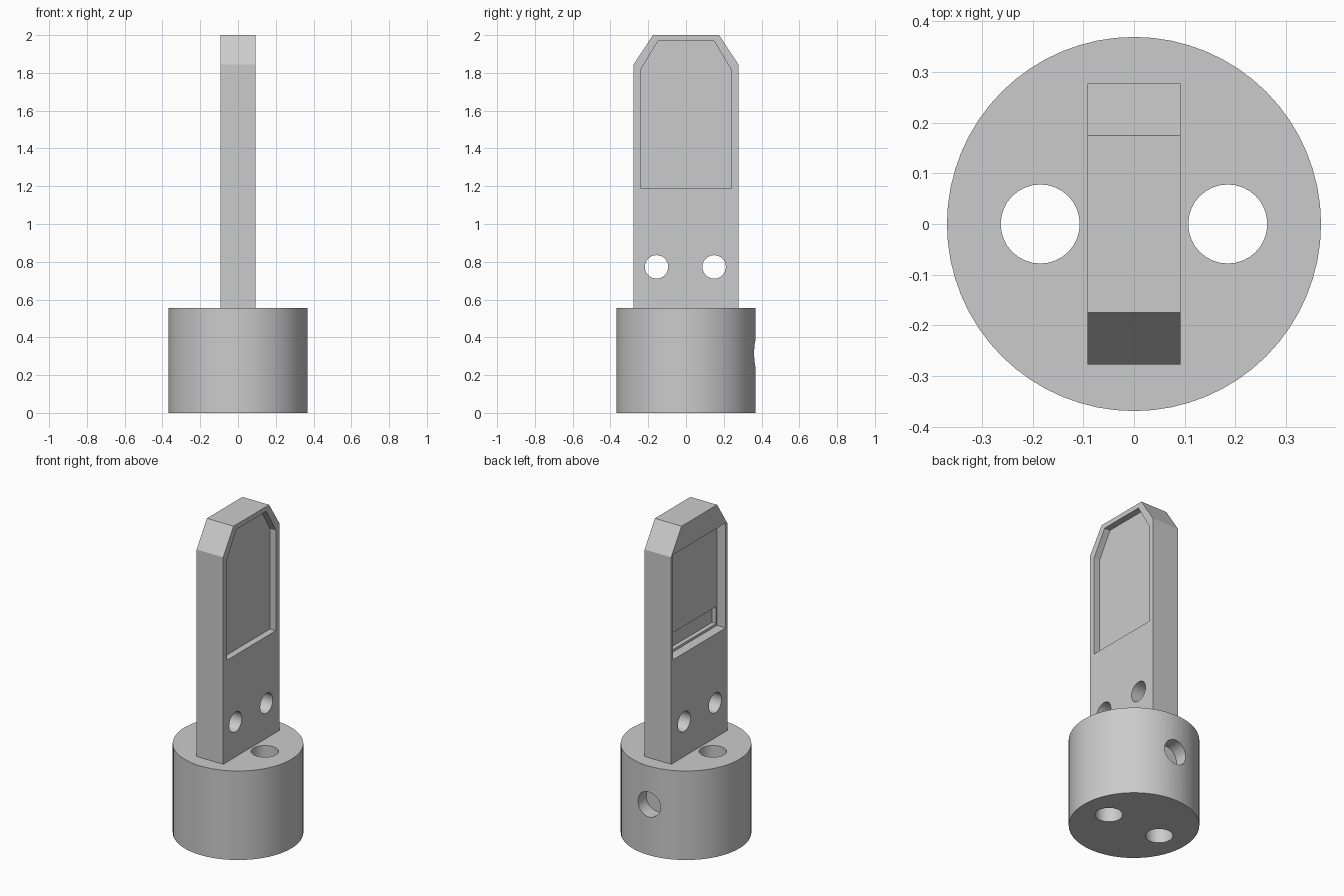
import bpy, bmesh, math
from mathutils import Matrix

old = bpy.data.objects.get("Cube")
if old:
    bpy.data.objects.remove(old, do_unlink=True)

grey = bpy.data.materials.new("plain grey")
grey.use_nodes = True
GREY = (0.6, 0.6, 0.6, 1)
grey.diffuse_color = GREY
grey.node_tree.nodes["Principled BSDF"].inputs["Base Color"].default_value = GREY


def add_object(name, bm):
    bmesh.ops.recalc_face_normals(bm, faces=bm.faces)
    mesh = bpy.data.meshes.new(name)
    bm.to_mesh(mesh)
    bm.free()
    mesh.materials.append(grey)
    obj = bpy.data.objects.new(name, mesh)
    bpy.context.collection.objects.link(obj)
    return obj


def cylinder(name, radius, length, centre, axis="Z", sides=32):
    bm = bmesh.new()
    turn = {"X": Matrix.Rotation(math.pi / 2, 4, "Y"),
            "Y": Matrix.Rotation(math.pi / 2, 4, "X"),
            "Z": Matrix.Identity(4)}[axis]
    bmesh.ops.create_cone(bm, cap_ends=True, segments=sides, radius1=radius,
                          radius2=radius, depth=length,
                          matrix=Matrix.Translation(centre) @ turn)
    return add_object(name, bm)


def slab(name, profile, x0, x1):
    """Extrude a y-z outline from x0 to x1."""
    bm = bmesh.new()
    face = bm.faces.new([bm.verts.new((x0, y, z)) for y, z in profile])
    out = bmesh.ops.extrude_face_region(bm, geom=[face])
    verts = [v for v in out["geom"] if isinstance(v, bmesh.types.BMVert)]
    bmesh.ops.translate(bm, verts=verts, vec=(x1 - x0, 0, 0))
    return add_object(name, bm)


def clipped(half, low, shoulder, top, top_half):
    """Upright outline with both upper corners cut off."""
    return [(-half, low), (half, low), (half, shoulder),
            (top_half, top), (-top_half, top), (-half, shoulder)]


def box(half, low, high):
    return [(-half, low), (half, low), (half, high), (-half, high)]


def boolean(target, others, operation="DIFFERENCE"):
    for other in others:
        other.hide_render = True
        mod = target.modifiers.new("cut", "BOOLEAN")
        mod.operation = operation
        mod.solver = "EXACT"
        mod.object = other
        bpy.context.view_layer.objects.active = target
        bpy.ops.object.modifier_apply(modifier=mod.name)
        bpy.data.objects.remove(other, do_unlink=True)


BASE_R, BASE_H, HALF_T = 0.369, 0.555, 0.092

# Round base with two vertical through holes and a blind hole at the back
base = cylinder("round_base", BASE_R, BASE_H, (0, 0, BASE_H / 2), sides=64)
boolean(base, [cylinder("vertical_hole", 0.078, 1, (side * 0.185, 0, 0.3))
               for side in (-1, 1)])
boolean(base, [cylinder("back_hole", 0.078, 0.2, (0, 0.38, 0.315), "Y")])

# Upright plate with clipped corners
plate = slab("upright_plate", clipped(0.277, BASE_H, 1.845, 2, 0.175),
             -HALF_T, HALF_T)

# Cross holes and the recess on each broad side
cuts = [cylinder("cross_hole", 0.062, 1, (0, y, 0.773), "X")
        for y in (-0.156, 0.149)]
cuts.append(slab("clipped_recess", clipped(0.241, 1.19, 1.815, 1.97, 0.148),
                 HALF_T - 0.04, HALF_T + 0.1))
cuts.append(slab("square_recess", box(0.26, 1.2, 1.855),
                 -HALF_T - 0.1, -HALF_T + 0.06))
cuts.append(slab("deep_slot", box(0.25, 1.215, 1.32),
                 -HALF_T, -HALF_T + 0.087))
boolean(plate, cuts)

# Smooth the round walls, keep hard edges
for obj in (base, plate):
    bpy.ops.object.select_all(action="DESELECT")
    obj.select_set(True)
    bpy.context.view_layer.objects.active = obj
    bpy.ops.object.shade_smooth_by_angle(angle=math.radians(30))
